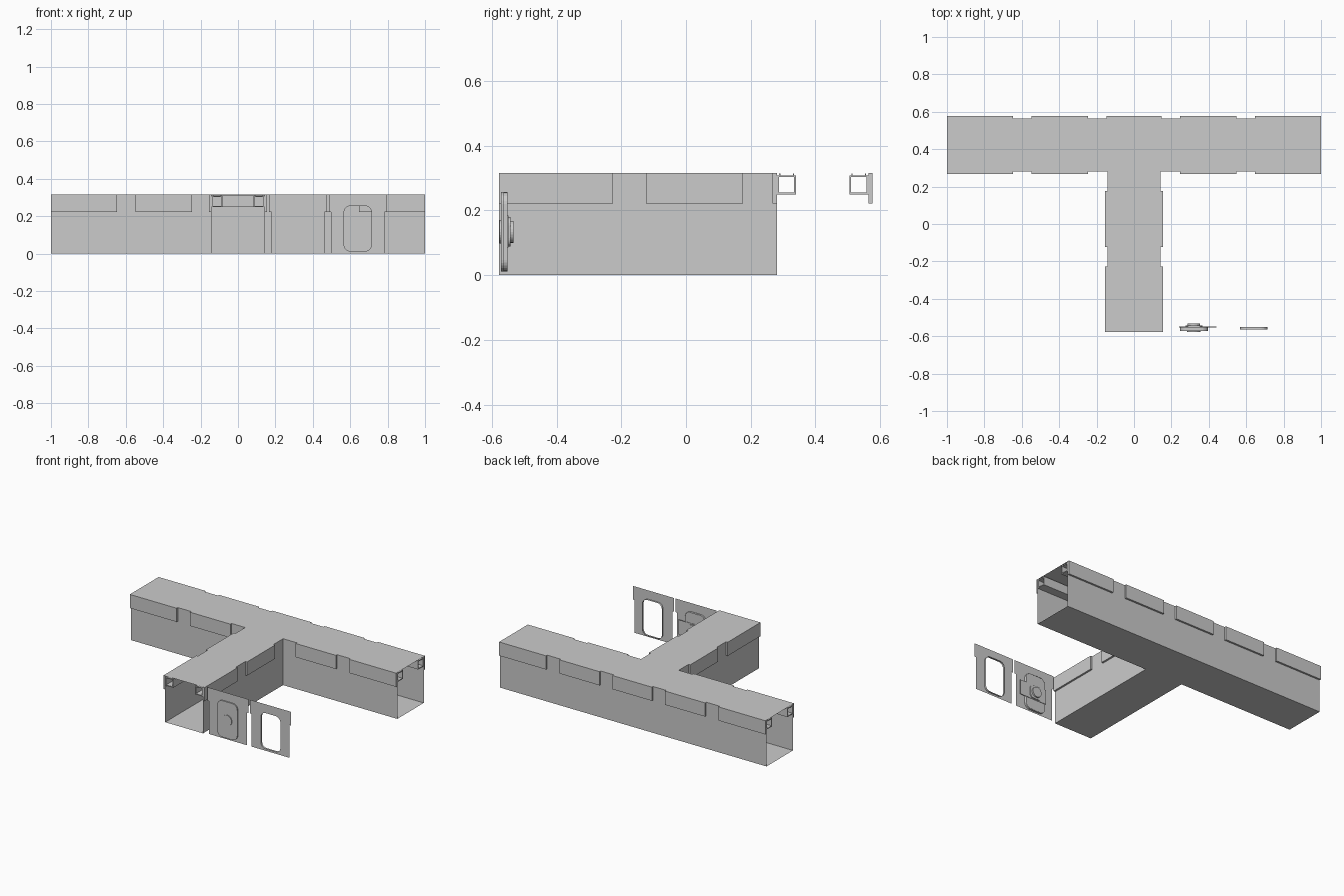
import bpy, bmesh, math
from mathutils import Vector

if "Cube" in bpy.data.objects:
    bpy.data.objects.remove(bpy.data.objects["Cube"])

H = 0.315            # corridor height
W = 0.142            # half width of the corridor shell
CY = 0.4225          # centre line of the cross corridor
Y0 = -0.578          # front end of the stem
LIP = 0.222          # underside of the upper wall panels
T = 0.0125           # thickness of the upper wall panels


def finish(bm, name, recalc=True):
    if recalc:
        bmesh.ops.recalc_face_normals(bm, faces=bm.faces)
    me = bpy.data.meshes.new(name)
    bm.to_mesh(me)
    bm.free()
    ob = bpy.data.objects.new(name, me)
    bpy.context.collection.objects.link(ob)
    return ob


def add_box(bm, x0, x1, y0, y1, z0, z1):
    vs = bmesh.ops.create_cube(bm, size=1)['verts']
    for v in vs:
        v.co = Vector((x1 if v.co.x > 0 else x0,
                       y1 if v.co.y > 0 else y0,
                       z1 if v.co.z > 0 else z0))


def boxes(name, items):
    bm = bmesh.new()
    for b in items:
        add_box(bm, *b)
    return finish(bm, name)


def tube(name, a0, a1, c, axis, size=0.059, wall=0.006, zc=0.279):
    """Open square tube running along x or y, with two small rails on top."""
    bm = bmesh.new()
    loops = []
    for a in (a0, a1):
        for r in (size / 2, size / 2 - wall):
            pts = [(c + sx * r, zc + sz * r) for sx, sz in ((-1, -1), (1, -1), (1, 1), (-1, 1))]
            loops.append([bm.verts.new((a, p, z) if axis == 'x' else (p, a, z)) for p, z in pts])
    o0, i0, o1, i1 = loops
    for A, B in ((o0, o1), (i0, i1), (o0, i0), (o1, i1)):
        for k in range(4):
            n = (k + 1) % 4
            bm.faces.new((A[k], A[n], B[n], B[k]))
    top = zc + size / 2
    for s in (-0.021, 0.021):
        lo, hi = c + s - 0.002, c + s + 0.002
        if axis == 'x':
            add_box(bm, a0, a1, lo, hi, top, H - 0.001)
        else:
            add_box(bm, lo, hi, a0, a1, top, H - 0.001)
    return finish(bm, name)


# T-shaped shell: floor, roof and thin walls, open at the three ends
F, B = CY - W, CY + W
plan = [(-W, Y0), (W, Y0), (W, F), (1, F), (1, B), (-1, B), (-1, F), (-W, F)]
bm = bmesh.new()
low = [bm.verts.new((x, y, 0)) for x, y in plan]
high = [bm.verts.new((x, y, H)) for x, y in plan]
bm.faces.new(low)
bm.faces.new(high)
for k in range(8):
    if k not in (0, 3, 5):
        n = (k + 1) % 8
        bm.faces.new((low[k], low[n], high[n], high[k]))
finish(bm, "corridor_shell")

# Raised upper wall panels
spans = [(-1, -0.648), (-0.547, -0.245), (0.245, 0.547), (0.648, 1)]
boxes("cross_front_panels", [(a, b, F - T, F, LIP, H) for a, b in spans])
boxes("cross_back_panels", [(a, b, B, B + T, LIP, H) for a, b in spans + [(-0.148, 0.148)]])
for side, s in (("left", -1), ("right", 1)):
    x0, x1 = sorted((s * W, s * (W + T)))
    boxes("stem_%s_panels" % side,
          [(x0, x1, a, b, LIP, H) for a, b in ((Y0, -0.226), (-0.124, 0.176))])

# Hollow ceiling ducts
for side, s in (("front", -1), ("back", 1)):
    tube("cross_%s_duct" % side, -1, 1, CY + s * (W - 0.0305), 'x')
for side, s in (("left", -1), ("right", 1)):
    tube("stem_%s_duct" % side, Y0, F, s * (W - 0.0305), 'y')


def rounded(cx, cz, w, h, r, n=6):
    pts = []
    for q, (sx, sz) in enumerate(((1, 1), (-1, 1), (-1, -1), (1, -1))):
        for i in range(n + 1):
            t = (q + i / n) * math.pi / 2
            pts.append((cx + sx * (w / 2 - r) + r * math.cos(t),
                        cz + sz * (h / 2 - r) + r * math.sin(t)))
    return pts


def ring(bm, pts, y):
    return [bm.verts.new((x, y, z)) for x, z in pts]


def plate(name, pts, y0, y1):
    bm = bmesh.new()
    a, b = ring(bm, pts, y0), ring(bm, pts, y1)
    bm.faces.new(a)
    bm.faces.new(b)
    for k in range(len(pts)):
        n = (k + 1) % len(pts)
        bm.faces.new((a[k], a[n], b[n], b[k]))
    return finish(bm, name)


# End bulkhead sheet with a rounded doorway and its reveal
def bulkhead(name, cx):
    bm = bmesh.new()
    o, w = W + T, W
    outer = [(-w, 0), (w, 0), (w, LIP), (o, LIP), (o, H), (-o, H), (-o, LIP), (-w, LIP)]
    rim = ring(bm, [(cx + x, z) for x, z in outer], -0.564)
    hole = ring(bm, rounded(cx, 0.134, 0.146, 0.243, 0.035), -0.564)
    edges = []
    for loop in (rim, hole):
        edges += [bm.edges.new((loop[k], loop[(k + 1) % len(loop)])) for k in range(len(loop))]
    bmesh.ops.triangle_fill(bm, edges=edges, use_beauty=True, normal=(0, -1, 0))
    back = ring(bm, [(v.co.x, v.co.z) for v in hole], -0.551)
    for k in range(len(hole)):
        n = (k + 1) % len(hole)
        bm.faces.new((hole[k], hole[n], back[n], back[k]))
    return finish(bm, name)


bulkhead("closed_bulkhead", 0.32)
bulkhead("open_bulkhead", 0.64)

# Door leaf, hinge tab and round hatch on the closed bulkhead
plate("door_leaf", rounded(0.32, 0.134, 0.150, 0.247, 0.037), -0.572, -0.552)
boxes("door_hinge_tab", [(0.24, 0.44, -0.553, -0.549, 0.085, 0.185)])
plate("hatch_base", rounded(0.32, 0.134, 0.09, 0.09, 0.025), -0.552, -0.543)
for nm, r, y0, y1 in (("hatch_wheel_back", 0.034, -0.543, -0.533),
                      ("hatch_wheel_front", 0.036, -0.577, -0.572)):
    pts = [(0.32 + r * math.cos(i * math.pi / 12), 0.134 + r * math.sin(i * math.pi / 12))
           for i in range(24)]
    plate(nm, pts, y0, y1)
